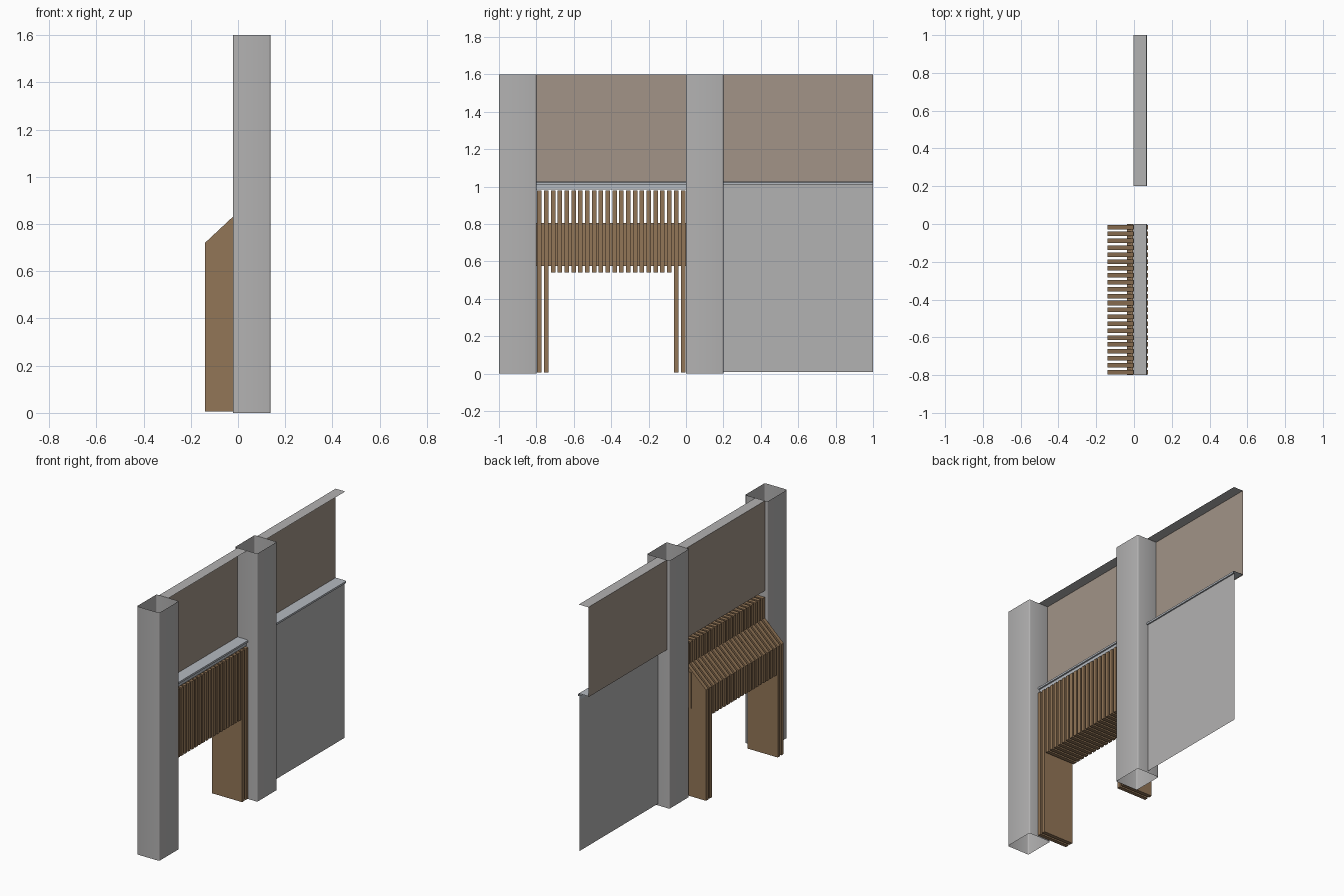
import bpy, bmesh

if "Cube" in bpy.data.objects:
    bpy.data.objects.remove(bpy.data.objects["Cube"])


def material(name, rgb):
    m = bpy.data.materials.new(name)
    m.diffuse_color = (*rgb, 1)
    m.use_nodes = True
    m.node_tree.nodes["Principled BSDF"].inputs["Base Color"].default_value = m.diffuse_color
    return m


GREY = material("steel_grey", (0.45, 0.445, 0.445))
TRIM = material("cool_trim_grey", (0.46, 0.49, 0.53))
TAUPE = material("taupe_wall", (0.36, 0.295, 0.245))
WOOD = material("brown_wood", (0.29, 0.18, 0.095))


def sweep(name, profile, y0, y1, mat, solid=False):
    """Sweep an (x, z) profile along y: a closed prism if solid, else an open sheet."""
    bm = bmesh.new()
    a = [bm.verts.new((x, y0, z)) for x, z in profile]
    b = [bm.verts.new((x, y1, z)) for x, z in profile]
    n = len(profile)
    for i in range(n if solid else n - 1):
        j = (i + 1) % n
        bm.faces.new((a[i], b[i], b[j], a[j]))
    if solid:
        bm.faces.new(a)
        bm.faces.new(b[::-1])
        bmesh.ops.recalc_face_normals(bm, faces=bm.faces)
    return finish(name, bm, mat)


def finish(name, bm, mat):
    me = bpy.data.meshes.new(name)
    bm.to_mesh(me)
    bm.free()
    me.materials.append(mat)
    ob = bpy.data.objects.new(name, me)
    bpy.context.collection.objects.link(ob)
    return ob


def post(name, y0):
    """Open-ended square tube with softened upright edges."""
    x0, x1, y1, h, c = -0.022, 0.138, y0 + 0.2, 1.6, 0.008
    bm = bmesh.new()
    bmesh.ops.create_cube(bm, size=1)
    for v in bm.verts:
        v.co = (x0 if v.co.x < 0 else x1, y0 if v.co.y < 0 else y1, 0 if v.co.z < 0 else h)
    ends = [f for f in bm.faces if abs(f.normal.z) > 0.5]
    bmesh.ops.delete(bm, geom=ends, context='FACES_ONLY')
    uprights = [e for e in bm.edges if abs(e.verts[0].co.z - e.verts[1].co.z) > 1]
    bmesh.ops.bevel(bm, geom=uprights, offset=c, segments=3, profile=0.5, affect='EDGES')
    for f in bm.faces:
        f.smooth = True
    return finish(name, bm, GREY)


# Two repeating wall bays: post, upper wall, top cap and ledge
for tag, y in (("left", -1.0), ("right", 0.0)):
    post("post_" + tag, y)
    a, b = y + 0.2, y + 1.0
    sweep("upper_wall_" + tag, [(-0.003, 1.02), (-0.003, 1.6)], a, b, TAUPE)
    sweep("top_cap_" + tag, [(0.065, 1.6), (-0.003, 1.6)], a, b, GREY)
    sweep("ledge_" + tag,
          [(0.06, 0.985), (0.06, 1.01), (0.07, 1.01), (0.07, 1.022), (0.062, 1.026), (-0.003, 1.026)],
          a, b, TRIM)

# Solid lower panel closes the right bay
sweep("lower_panel", [(0.061, 0.01), (0.061, 1.01)], 0.2, 1.0, GREY)

# Row of wooden slats in the left bay; the outer two on each end reach down as legs
COUNT = 22
for i in range(COUNT):
    leg = i < 2 or i >= COUNT - 2
    z0 = 0.005 if leg else 0.54
    yc = -0.784 + i * 0.768 / (COUNT - 1)
    sweep(f"{'leg' if leg else 'slat'}_{i + 1}",
          [(-0.14, z0), (-0.14, 0.72), (-0.018, 0.834), (-0.005, 0.846),
           (-0.005, 0.98), (0.075, 0.98), (0.075, z0)],
          yc - 0.012, yc + 0.012, WOOD, solid=True)

# Board threaded through the slats
sweep("backing_board", [(-0.037, 0.575), (-0.037, 0.805), (-0.005, 0.805), (-0.005, 0.575)],
      -0.8, 0.0, WOOD, solid=True)
